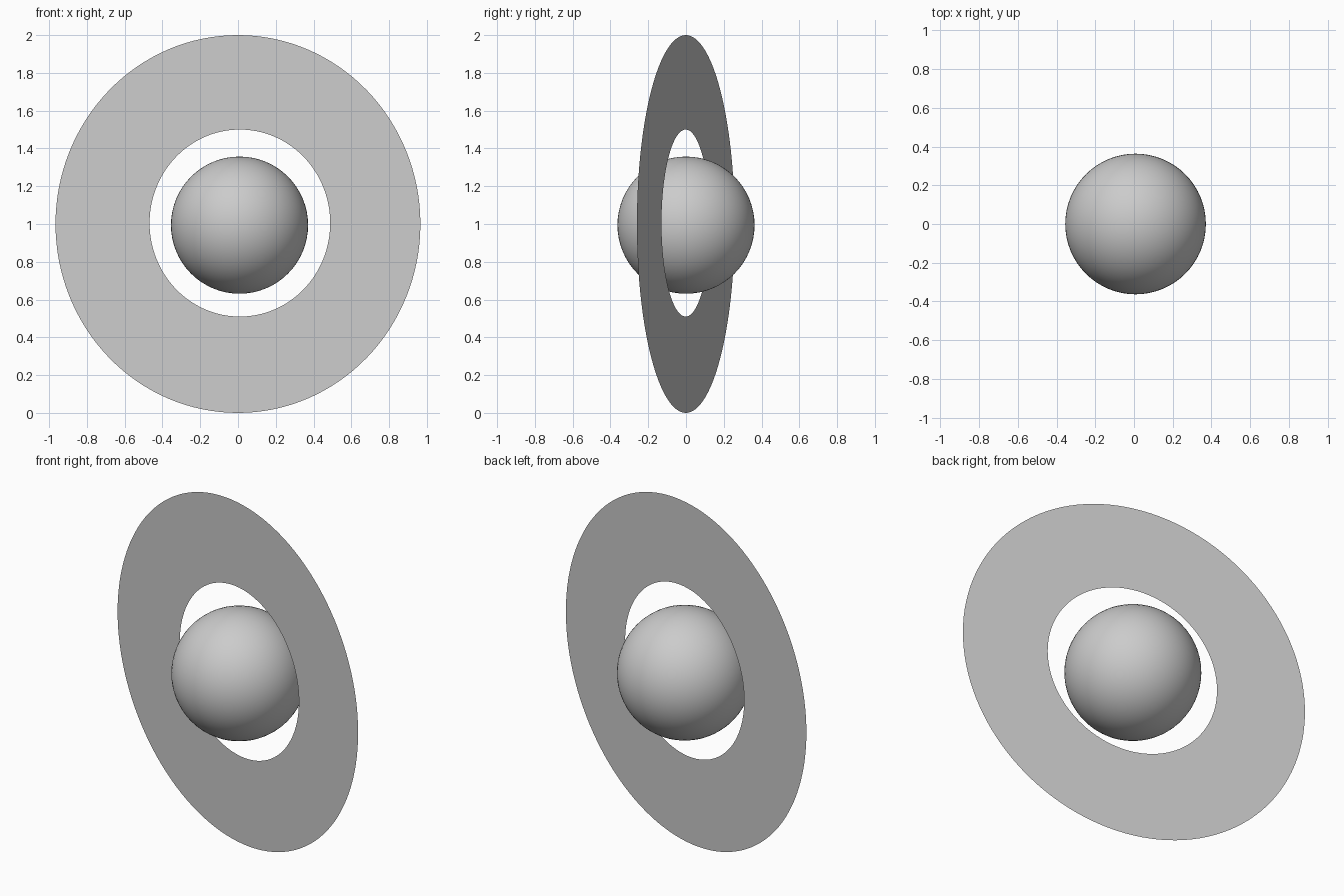
import bpy
import bmesh
from math import cos, sin, tau, radians
from mathutils import Matrix

default_cube = bpy.data.objects.get("Cube")
if default_cube:
    bpy.data.objects.remove(default_cube, do_unlink=True)


def make_material(name, colour):
    mat = bpy.data.materials.new(name)
    mat.use_nodes = True
    mat.diffuse_color = colour
    mat.node_tree.nodes["Principled BSDF"].inputs["Base Color"].default_value = colour
    return mat


grey = make_material("light grey", (0.6, 0.6, 0.6, 1))

# Rings stand upright, turned about the vertical axis
TURN = Matrix.Rotation(radians(-15), 4, "Z")


def make_ring(name, inner, outer, shift, depth, segments=128):
    """Paper-thin flat band between two radii, facing along y."""
    bm = bmesh.new()
    loops = []
    for radius in (inner, outer):
        loops.append([bm.verts.new((radius * cos(tau * i / segments), 0,
                                    radius * sin(tau * i / segments)))
                      for i in range(segments)])
    low, high = loops
    for i in range(segments):
        j = (i + 1) % segments
        bm.faces.new((low[i], high[i], high[j], low[j]))
    mesh = bpy.data.meshes.new(name)
    bm.to_mesh(mesh)
    bm.free()
    mesh.materials.append(grey)
    ring = bpy.data.objects.new(name, mesh)
    bpy.context.collection.objects.link(ring)
    ring.matrix_world = (Matrix.Translation((0, 0, 1)) @ TURN
                         @ Matrix.Translation((shift, depth, shift / 2)))
    return ring


# Two overlapping bands, the inner one just behind the outer one
make_ring("outer_ring", 0.6, 1.0, 0, -0.001)
make_ring("inner_ring", 0.495, 0.825, 0.01, 0.001)

# Planet ball
bpy.ops.mesh.primitive_uv_sphere_add(segments=64, ring_count=32, radius=0.363,
                                     location=(0.008, 0, 0.994))
planet = bpy.context.object
planet.name = "planet"
planet.data.materials.append(grey)
bpy.ops.object.shade_smooth()
